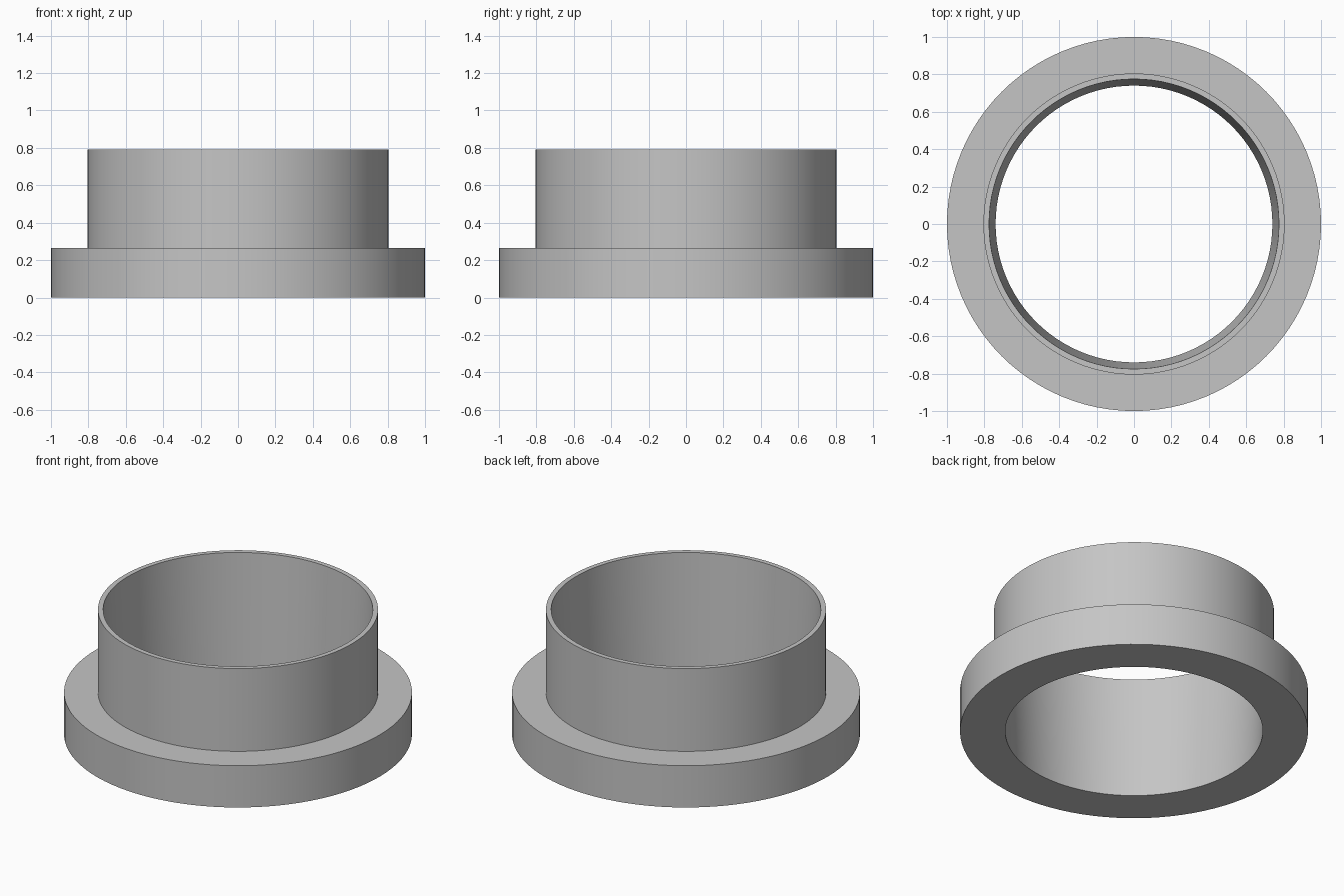
import bpy
import bmesh
import math
from mathutils import Vector

cube = bpy.data.objects.get("Cube")
if cube:
    bpy.data.objects.remove(cube, do_unlink=True)

SIDES = 96
HEIGHT = 0.79
FLANGE_TOP = 0.265
OUTER = 1.0
COLLAR = 0.805
BORE_BOTTOM = 0.74
BORE_TOP = 0.775

# Single grey material
grey = bpy.data.materials.new("plain grey")
grey.use_nodes = True
colour = (0.56, 0.56, 0.56, 1)
grey.diffuse_color = colour
grey.node_tree.nodes["Principled BSDF"].inputs["Base Color"].default_value = colour


def lathe(name, profile):
    """Spin a closed (radius, height) profile about z."""
    bm = bmesh.new()
    verts = [bm.verts.new(Vector((r, 0, z))) for r, z in profile]
    edges = [bm.edges.new((v, verts[(i + 1) % len(verts)]))
             for i, v in enumerate(verts)]
    bmesh.ops.spin(bm, geom=verts + edges, cent=(0, 0, 0), axis=(0, 0, 1),
                   angle=math.tau, steps=SIDES, use_merge=True)
    bmesh.ops.remove_doubles(bm, verts=bm.verts[:], dist=1e-4)
    bmesh.ops.recalc_face_normals(bm, faces=bm.faces[:])
    mesh = bpy.data.meshes.new(name)
    bm.to_mesh(mesh)
    bm.free()
    mesh.materials.append(grey)
    obj = bpy.data.objects.new(name, mesh)
    bpy.context.collection.objects.link(obj)
    bpy.ops.object.select_all(action="DESELECT")
    obj.select_set(True)
    bpy.context.view_layer.objects.active = obj
    bpy.ops.object.shade_smooth_by_angle(angle=math.radians(30))
    return obj


# Flange and collar in one piece, with a bore that widens towards the top
lathe("flanged_collar", [
    (BORE_BOTTOM, 0),
    (OUTER, 0),
    (OUTER, FLANGE_TOP),
    (COLLAR, FLANGE_TOP),
    (COLLAR, HEIGHT),
    (BORE_TOP, HEIGHT),
])
